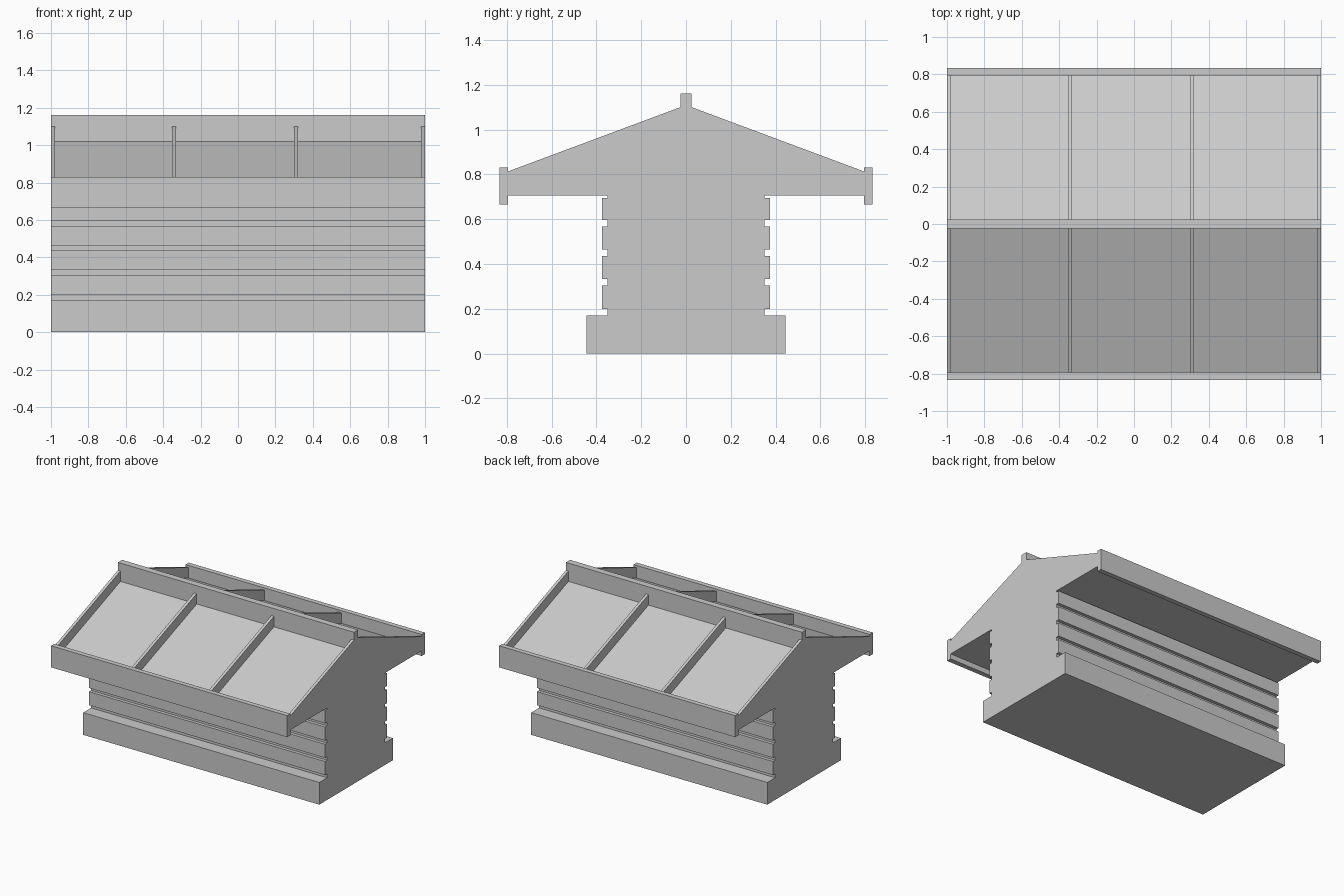
import bpy, bmesh

cube = bpy.data.objects.get("Cube")
if cube:
    bpy.data.objects.remove(cube, do_unlink=True)

grey = bpy.data.materials.new("plain_grey")
grey.use_nodes = True
GREY = (0.6, 0.6, 0.6, 1)
grey.diffuse_color = GREY
grey.node_tree.nodes["Principled BSDF"].inputs["Base Color"].default_value = GREY


def extrude(name, profile, x0=-1.0, x1=1.0):
    """Sweep a closed (y, z) profile along x."""
    bm = bmesh.new()
    face = bm.faces.new([bm.verts.new((x0, y, z)) for y, z in profile])
    swept = bmesh.ops.extrude_face_region(bm, geom=[face])["geom"]
    verts = [v for v in swept if isinstance(v, bmesh.types.BMVert)]
    bmesh.ops.translate(bm, verts=verts, vec=(x1 - x0, 0, 0))
    bmesh.ops.recalc_face_normals(bm, faces=bm.faces)
    mesh = bpy.data.meshes.new(name)
    bm.to_mesh(mesh)
    bm.free()
    mesh.materials.append(grey)
    obj = bpy.data.objects.new(name, mesh)
    bpy.context.collection.objects.link(obj)
    return obj


def mirrored(half):
    """Complete a half profile across y = 0."""
    return half + [(-y, z) for y, z in reversed(half)]


def rect(y0, y1, z0, z1):
    return [(y0, z0), (y1, z0), (y1, z1), (y0, z1)]


BASE_TOP, SOFFIT = 0.17, 0.705
WALL, GROOVE = 0.375, 0.35
RIDGE, EAVE = 0.025, 0.795

# Body: plinth, grooved walls and recessed roof in one section
half = [(0.445, 0), (0.445, BASE_TOP), (GROOVE, BASE_TOP)]
for i in range(4):
    low = 0.2 + i * 0.132
    high = low + 0.104 if i < 3 else 0.695
    half += [(GROOVE, low), (WALL, low), (WALL, high), (GROOVE, high)]
half += [(GROOVE, SOFFIT), (EAVE, SOFFIT), (EAVE, 0.733), (RIDGE, 1.02)]
extrude("walls_and_roof", mirrored(half))

# Ridge beam
extrude("ridge_beam", rect(-RIDGE, RIDGE, 1.0, 1.16))

# Eave boards and raised rafters on both slopes
for side, label in ((-1, "front"), (1, "back")):
    extrude(f"{label}_eave_board", rect(side * EAVE, side * 0.833, 0.665, 0.83))
    rafter = [(side * y, z) for y, z in
              ((RIDGE, 1.10), (EAVE, 0.813), (EAVE, 0.733), (RIDGE, 1.02))]
    for n, x in enumerate((-1.0, -0.354, 0.3, 0.978)):
        extrude(f"{label}_rafter_{n + 1}", rafter, x, x + 0.022)
